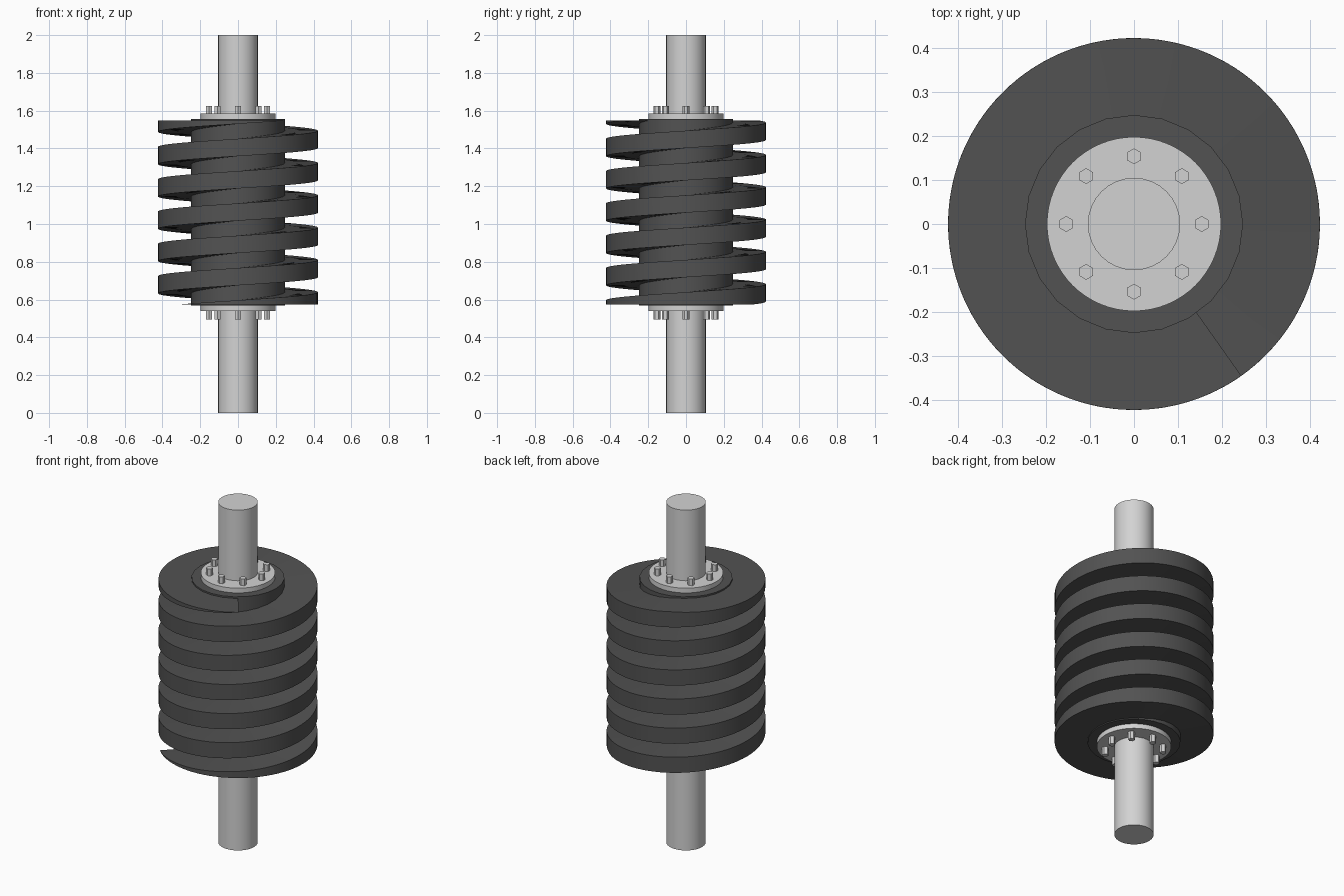
import bpy, bmesh, math

if "Cube" in bpy.data.objects:
    bpy.data.objects.remove(bpy.data.objects["Cube"])


def mat(name, v):
    m = bpy.data.materials.new(name)
    m.diffuse_color = (v, v, v, 1)
    m.use_nodes = True
    m.node_tree.nodes["Principled BSDF"].inputs["Base Color"].default_value = m.diffuse_color
    return m


STEEL = mat("light steel", 0.65)
DARK = mat("dark iron", 0.085)


def finish(ob, material):
    ob.data.materials.append(material)
    bpy.ops.object.select_all(action='DESELECT')
    ob.select_set(True)
    bpy.context.view_layer.objects.active = ob
    bpy.ops.object.shade_smooth_by_angle(angle=math.radians(35))


def cylinder(name, r, z0, z1, sides, material, x=0, y=0):
    bpy.ops.mesh.primitive_cylinder_add(
        vertices=sides, radius=r, depth=z1 - z0, location=(x, y, (z0 + z1) / 2))
    ob = bpy.context.object
    ob.name = name
    finish(ob, material)


# Shaft and worm core
cylinder("shaft", 0.105, 0, 2, 32, STEEL)
cylinder("worm_core", 0.248, 0.568, 1.557, 24, DARK)

# End flanges with rings of hex bolts
for end, f0, f1, b0, b1 in (("top", 1.55, 1.585, 1.58, 1.625),
                            ("bottom", 0.54, 0.575, 0.495, 0.545)):
    cylinder(end + "_flange", 0.198, f0, f1, 64, STEEL)
    for i in range(8):
        a = i * math.pi / 4
        cylinder(f"{end}_bolt_{i}", 0.018, b0, b1, 6, STEEL,
                 0.154 * math.cos(a), 0.154 * math.sin(a))

# Helical thread: rectangular section, cut flat at both ends
PITCH, HALF, Z_ZERO = 0.171, 0.046, 0.593
LOW, HIGH = 0.575, 1.547
R_IN, R_OUT = 0.235, 0.423
start = (LOW - HALF - Z_ZERO) / PITCH
end = (HIGH + HALF - Z_ZERO) / PITCH
steps = int((end - start) * 72)
bm = bmesh.new()
rings = []
for i in range(steps + 1):
    turn = start + (end - start) * i / steps
    a = turn * 2 * math.pi
    z = Z_ZERO + PITCH * turn
    lo = min(max(z - HALF, LOW - 0.001), HIGH)
    hi = min(max(z + HALF, LOW), HIGH + 0.001)
    rings.append([bm.verts.new((r * math.cos(a), r * math.sin(a), h))
                  for r, h in ((R_IN, lo), (R_OUT, lo), (R_OUT, hi), (R_IN, hi))])
for p, q in zip(rings, rings[1:]):
    for k in range(4):
        n = (k + 1) % 4
        bm.faces.new((p[k], p[n], q[n], q[k]))
bm.faces.new(rings[0])
bm.faces.new(rings[-1])
bmesh.ops.recalc_face_normals(bm, faces=bm.faces)
me = bpy.data.meshes.new("worm_thread")
bm.to_mesh(me)
bm.free()
thread = bpy.data.objects.new("worm_thread", me)
bpy.context.collection.objects.link(thread)
finish(thread, DARK)
